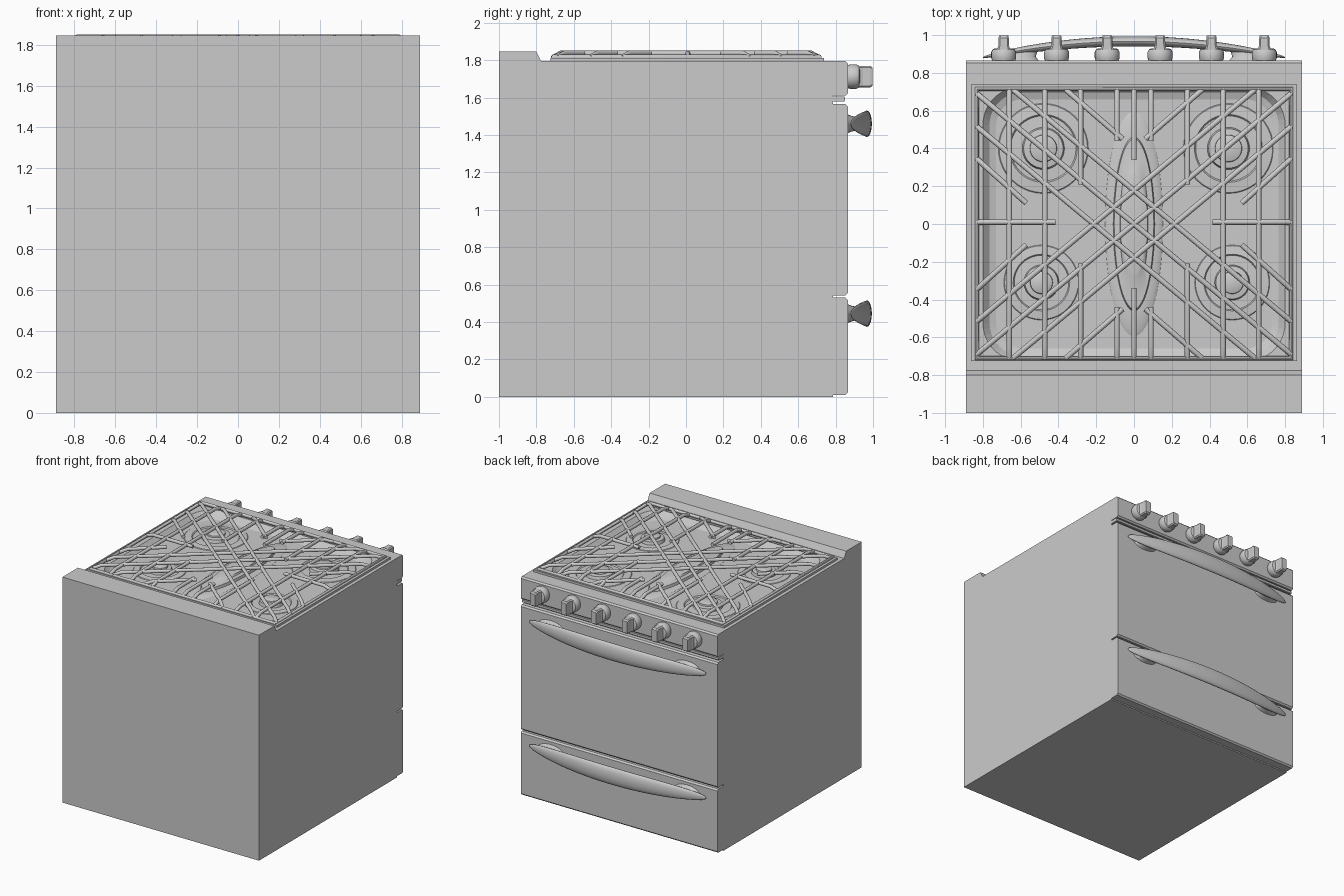
import bpy, bmesh
from math import sin, cos, pi, sqrt, radians

if "Cube" in bpy.data.objects:
    bpy.data.objects.remove(bpy.data.objects["Cube"])


def finish(name, bm, smooth=True):
    bmesh.ops.recalc_face_normals(bm, faces=bm.faces)
    me = bpy.data.meshes.new(name)
    bm.to_mesh(me)
    bm.free()
    ob = bpy.data.objects.new(name, me)
    bpy.context.collection.objects.link(ob)
    bpy.ops.object.select_all(action='DESELECT')
    ob.select_set(True)
    bpy.context.view_layer.objects.active = ob
    if smooth:
        bpy.ops.object.shade_smooth_by_angle(angle=radians(35))
    return ob


def loft(name, rings, smooth=True):
    """Skin a list of equal-length closed rings and cap both ends."""
    bm = bmesh.new()
    vs = [[bm.verts.new(p) for p in r] for r in rings]
    n = len(vs[0])
    for a, b in zip(vs, vs[1:]):
        for i in range(n):
            j = (i + 1) % n
            bm.faces.new((a[i], a[j], b[j], b[i]))
    bm.faces.new(vs[0])
    bm.faces.new(vs[-1])
    return finish(name, bm, smooth)


def extrude_x(name, profile, hw):
    return loft(name, [[(x, y, z) for y, z in profile] for x in (-hw, hw)], False)


def ellipse_z(cx, cy, z, rx, ry, n=40):
    return [(cx + rx * cos(2 * pi * i / n), cy + ry * sin(2 * pi * i / n), z) for i in range(n)]


def ellipse_y(cx, cz, y, rx, rz, n=24):
    return [(cx + rx * cos(2 * pi * i / n), y, cz + rz * sin(2 * pi * i / n)) for i in range(n)]


def round_rect(cx, cy, z, hx, hy, r, n=10):
    pts = []
    for k, (sx, sy) in enumerate(((1, 1), (-1, 1), (-1, -1), (1, -1))):
        for i in range(n + 1):
            a = (k + i / n) * pi / 2
            pts.append((cx + sx * (hx - r) + r * cos(a), cy + sy * (hy - r) + r * sin(a), z))
    return pts


# Body with rear ledge, and the sunken cooktop basin cut from it
body = extrude_x("body", [(-1, 0), (0.785, 0), (0.785, 1.795), (-0.775, 1.795),
                          (-0.80, 1.845), (-1, 1.845)], 0.89)
FLOOR = 1.745
cutter = loft("basin_cutter", [round_rect(0, 0, FLOOR, 0.73, 0.66, 0.14),
                               round_rect(0, 0, FLOOR + 0.012, 0.765, 0.695, 0.17),
                               round_rect(0, 0, 1.795, 0.80, 0.725, 0.2),
                               round_rect(0, 0, 1.9, 0.80, 0.725, 0.2)], False)
cutter.hide_render = True
mod = body.modifiers.new("basin", 'BOOLEAN')
mod.operation, mod.solver, mod.object = 'DIFFERENCE', 'EXACT', cutter
bpy.context.view_layer.objects.active = body
bpy.ops.object.modifier_apply(modifier="basin")
bpy.data.objects.remove(cutter)


# Front panels with chamfered edges
def panel(name, z0, z1, y1=0.865, c=0.012):
    extrude_x(name, [(0.78, z0), (y1 - c, z0), (y1, z0 + c), (y1, z1 - c),
                     (y1 - c, z1), (0.78, z1)], 0.89)


panel("drawer_front", 0.01, 0.53)
panel("oven_door", 0.542, 1.565)
panel("vent_strip", 1.58, 1.605, 0.85, 0.004)
panel("control_panel", 1.61, 1.795)

# Bowed handles with two flared feet each
for name, z in (("door_handle", 1.46), ("drawer_handle", 0.445)):
    rings = []
    for i in range(41):
        t = -cos(pi * i / 40)
        k = sqrt(max(0, 1 - t * t)) + 0.03
        yc = 0.967 - 0.085 * t * t
        rings.append([(0.8 * t, yc + 0.026 * k * cos(a), z + 0.069 * k * sin(a))
                      for a in (2 * pi * j / 20 for j in range(20))])
    loft(name, rings)
    for s in (-1, 1):
        loft(name + "_foot", [ellipse_y(s * 0.62, z, 0.86, 0.12, 0.052),
                              ellipse_y(s * 0.61, z, 0.885, 0.09, 0.042),
                              ellipse_y(s * 0.59, z, 0.92, 0.08, 0.034)])

# Control knobs: round base and upright grip
for x in (-0.69, -0.41, -0.142, 0.138, 0.41, 0.69):
    z = 1.712
    loft("knob_base", [ellipse_y(x, z, y, r, r) for y, r in
                       ((0.86, 0.06), (0.88, 0.066), (0.91, 0.066), (0.925, 0.058), (0.93, 0.045))])
    loft("knob_grip", [[(x + sx * w, y, z + sz * h) for sx, sz in
                        ((-1, -.85), (-.7, -1), (.7, -1), (1, -.85), (1, .85), (.7, 1), (-.7, 1), (-1, .85))]
                       for y, w, h in ((0.92, 0.036, 0.058), (0.945, 0.028, 0.058),
                                       (0.985, 0.027, 0.058), (0.998, 0.024, 0.048))], False)

# Round burners, bigger ones toward the controls
BURNER = ((1.35, 0), (1.3, 0.008), (1.0, 0.012), (0.96, 0.004), (0.62, 0.006), (0.58, 0.03),
          (0.40, 0.034), (0.39, 0.046), (0.35, 0.05))
for x, y, r in ((-0.48, 0.4, 0.18), (0.5, 0.4, 0.18), (-0.49, -0.31, 0.15), (0.52, -0.31, 0.15)):
    loft("burner", [ellipse_z(x, y, FLOOR - 0.004 + h, r * k, r * k) for k, h in BURNER])

# Oval centre burner
loft("oval_burner", [ellipse_z(0, 0, FLOOR - 0.002 + h, rx, ry) for rx, ry, h in
                     ((0.155, 0.6, 0), (0.14, 0.57, 0.012), (0.11, 0.46, 0.015), (0.105, 0.45, 0.035),
                      (0.075, 0.36, 0.038), (0.072, 0.28, 0.052), (0.06, 0.26, 0.056))])

# Raised rim around the cooktop
X, Y0, Y1 = 0.862, -0.725, 0.738
bm = bmesh.new()
loops = []
for d, z in ((0, 1.79), (0, 1.812), (0.022, 1.812), (0.022, 1.79)):
    loops.append([bm.verts.new(p) for p in ((-X + d, Y0 + d, z), (X - d, Y0 + d, z),
                                            (X - d, Y1 - d, z), (-X + d, Y1 - d, z))])
for k in range(4):
    for i in range(4):
        j = (i + 1) % 4
        a, b = loops[k], loops[(k + 1) % 4]
        bm.faces.new((a[i], a[j], b[j], b[i]))
finish("cooktop_rim", bm, False)

# Grate bars: (start, end, start lands on frame, end lands on frame)
GX, GY, TOP, LOW = 0.832, 0.71, 1.836, 1.815
bars = []
for s in (-1, 1):
    for x in (0.66, 0.472):
        bars.append(((s * x, -GY), (s * x, GY), 1, 1))
    for t in (-1, 1):
        bars.append(((s * 0.283, t * GY), (s * 0.283, t * 0.21), 1, 0))
        bars.append(((s * 0.09, t * GY), (s * 0.09, t * 0.44), 1, 0))
        bars.append(((s * GX, t * 0.345), (s * 0.57, t * 0.11), 1, 0))
        bars.append(((s * 0.36, t * GY), (s * 0.06, t * 0.45), 1, 0))
    bars.append(((0, s * GY), (0, s * 0.34), 1, 0))
    bars.append(((s * GX, 0.01), (s * 0.415, 0.01), 1, 0))
    bars.append(((-s * GX, 0.69), (s * GX, -0.69), 1, 1))
    for t in (-1, 1):
        bars.append(((-s * GX, t * 0.515), (s * 0.64, -t * GY), 1, 1))

curve = bpy.data.curves.new("grate_bars", 'CURVE')
curve.dimensions = '3D'
curve.bevel_depth = 0.0145
curve.bevel_resolution = 2
curve.use_fill_caps = True


def spline(pts, closed=False):
    sp = curve.splines.new('POLY')
    sp.points.add(len(pts) - 1)
    for p, co in zip(sp.points, pts):
        p.co = (*co, 1)
    sp.use_cyclic_u = closed


for (ax, ay), (bx, by), la, lb in bars:
    L = sqrt((bx - ax) ** 2 + (by - ay) ** 2)
    at = lambda d, z: (ax + (bx - ax) * d / L, ay + (by - ay) * d / L, z)
    pts = [at(0, LOW), at(0.06, TOP)] if la else [at(0, TOP)]
    pts += [at(L - 0.06, TOP), at(L, LOW)] if lb else [at(L, TOP)]
    spline(pts)
# Outer grate frame
spline([(-GX, -GY, LOW), (GX, -GY, LOW), (GX, GY + 0.005, LOW), (-GX, GY + 0.005, LOW)], True)
grate = bpy.data.objects.new("grate", curve)
bpy.context.collection.objects.link(grate)
bpy.ops.object.select_all(action='DESELECT')
grate.select_set(True)
bpy.context.view_layer.objects.active = grate
bpy.ops.object.convert(target='MESH')
bpy.ops.object.shade_smooth_by_angle(angle=radians(50))
